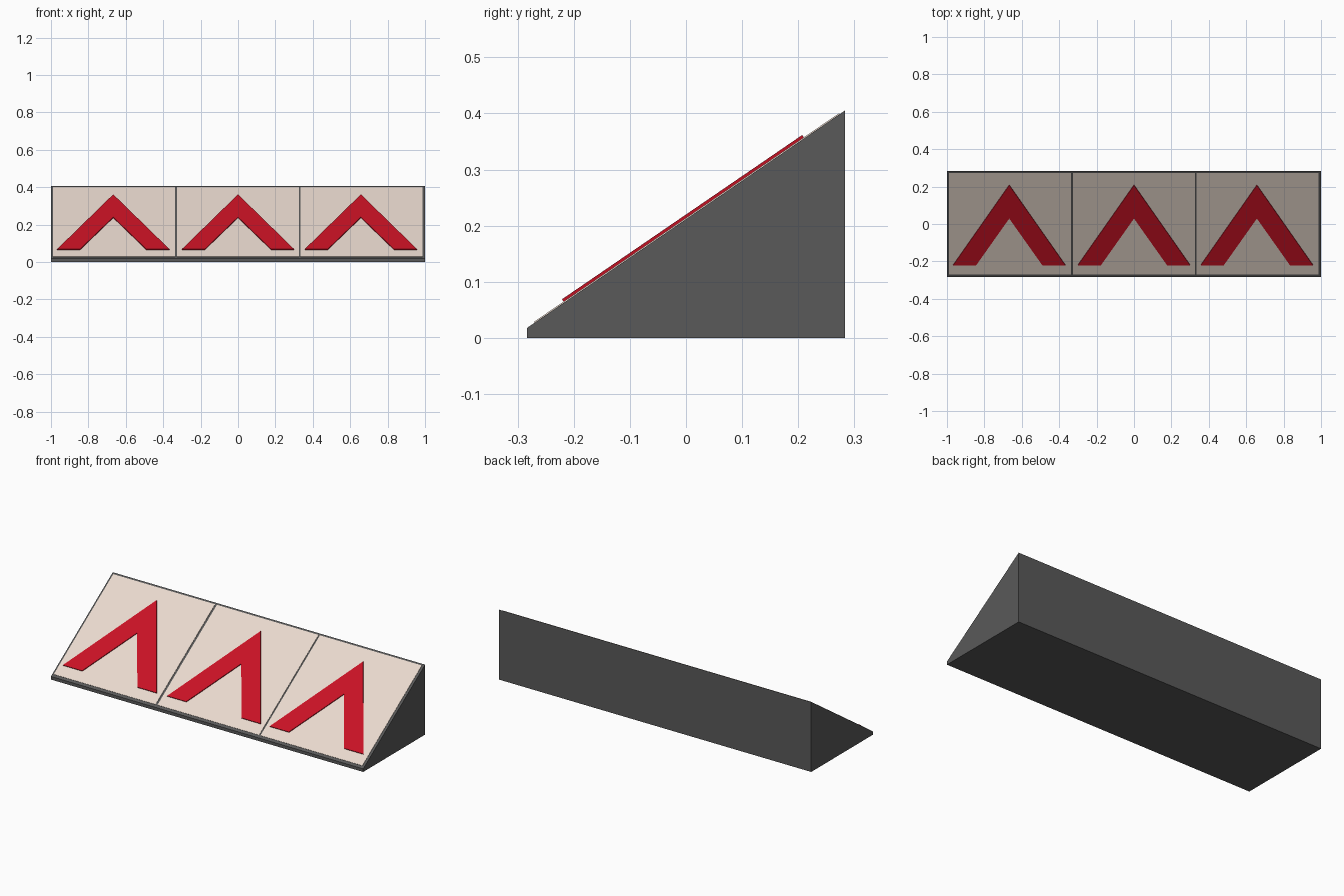
import bpy, bmesh
from math import atan2
from mathutils import Vector, Matrix

if "Cube" in bpy.data.objects:
    bpy.data.objects.remove(bpy.data.objects["Cube"])

HALF_Y, FRONT_Z, BACK_Z = 0.283, 0.018, 0.405
PITCH = atan2(BACK_Z - FRONT_Z, 2 * HALF_Y)
SLOPE = Matrix.Translation((0, 0, (FRONT_Z + BACK_Z) / 2)) @ Matrix.Rotation(PITCH, 4, 'X')
STRETCH = ((2 * HALF_Y) ** 2 + (BACK_Z - FRONT_Z) ** 2) ** 0.5 / (2 * HALF_Y)


def material(name, color):
    mat = bpy.data.materials.new(name)
    mat.diffuse_color = (*color, 1)
    mat.use_nodes = True
    mat.node_tree.nodes["Principled BSDF"].inputs["Base Color"].default_value = mat.diffuse_color
    return mat


def prism(name, points, direction, mat, matrix=Matrix()):
    """Extrude a flat outline along a direction into a closed solid."""
    bm = bmesh.new()
    face = bm.faces.new([bm.verts.new(p) for p in points])
    new = bmesh.ops.extrude_face_region(bm, geom=[face], use_keep_orig=True)["geom"]
    bmesh.ops.translate(bm, vec=Vector(direction),
                        verts=[v for v in new if isinstance(v, bmesh.types.BMVert)])
    bmesh.ops.recalc_face_normals(bm, faces=bm.faces)
    mesh = bpy.data.meshes.new(name)
    bm.to_mesh(mesh)
    bm.free()
    mesh.materials.append(mat)
    obj = bpy.data.objects.new(name, mesh)
    obj.matrix_world = matrix
    bpy.context.collection.objects.link(obj)
    return obj


def on_slope(name, outline, bottom, height, mat):
    """Plan-view outline laid on the sloping face as a thin plate."""
    pts = [(x, y * STRETCH, bottom) for x, y in outline]
    return prism(name, pts, (0, 0, height), mat, SLOPE)


grey = material("dark_grey", (0.1, 0.1, 0.1))
cream = material("cream", (0.82, 0.70, 0.62))
red = material("red", (0.58, 0.006, 0.018))

# Wedge body
prism("wedge_body", [(-1, -HALF_Y, 0), (-1, HALF_Y, 0),
                     (-1, HALF_Y, BACK_Z), (-1, -HALF_Y, FRONT_Z)], (2, 0, 0), grey)

# Cream panels, each with a raised red chevron
right_half = [(0.30, -0.217), (0.177, -0.217), (0, 0.033)]
panels = [(-0.99, -0.338, -0.667), (-0.326, 0.325, 0), (0.334, 0.986, 0.657)]
for i, (x0, x1, cx) in enumerate(panels, 1):
    on_slope(f"panel_{i}", [(x0, -0.27), (x1, -0.27), (x1, 0.274), (x0, 0.274)],
             -0.002, 0.004, cream)
    outline = [(0, 0.211)] + right_half + [(-x, y) for x, y in reversed(right_half[:2])]
    on_slope(f"chevron_{i}", [(cx + x, y) for x, y in outline], 0.0, 0.007, red)
